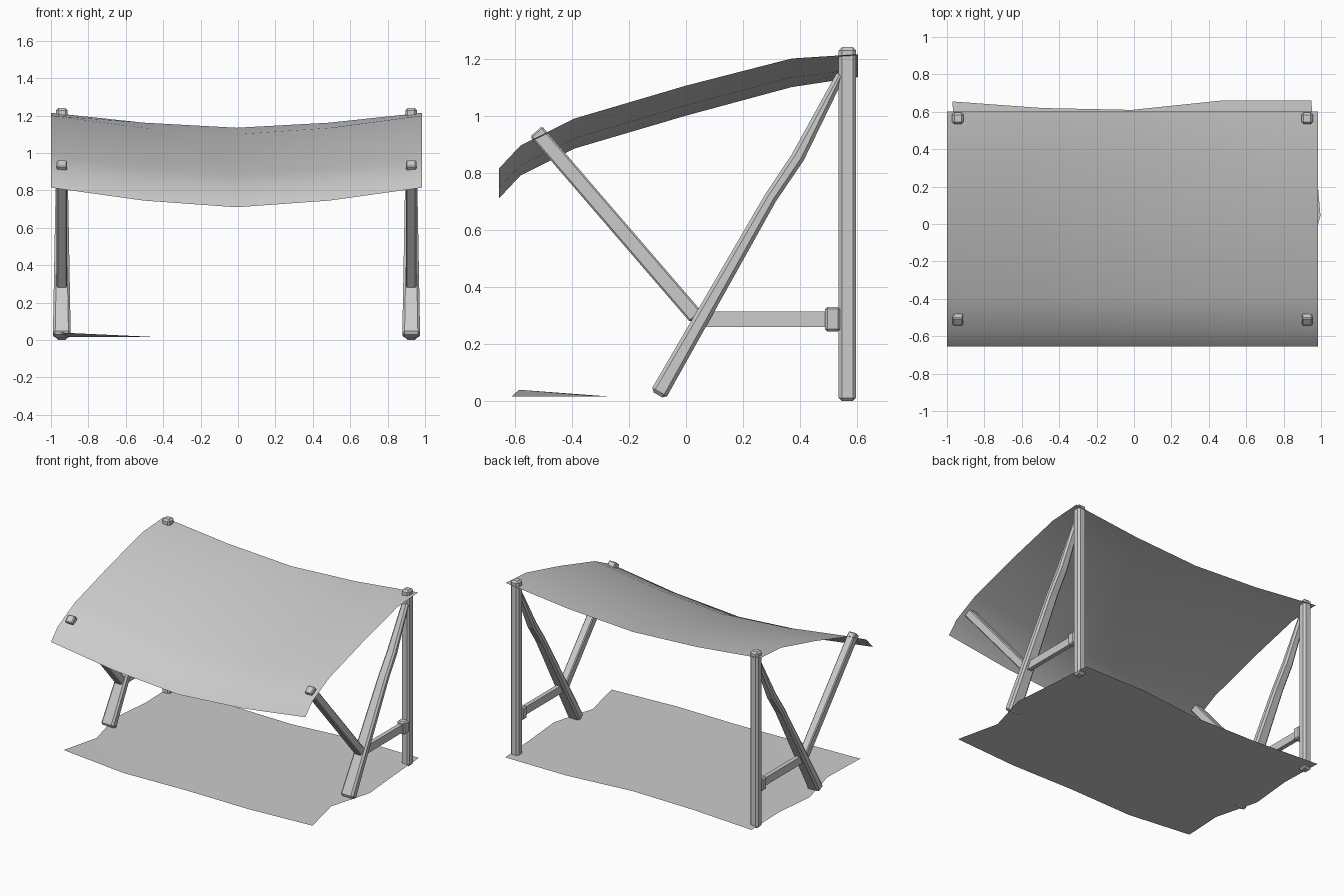
import bpy
from mathutils import Vector

if "Cube" in bpy.data.objects:
    bpy.data.objects.remove(bpy.data.objects["Cube"])


def make(name, verts, faces, bevel=0.0):
    me = bpy.data.meshes.new(name)
    me.from_pydata(verts, [], faces)
    me.update()
    ob = bpy.data.objects.new(name, me)
    bpy.context.collection.objects.link(ob)
    if bevel:
        m = ob.modifiers.new("bevel", 'BEVEL')
        m.width, m.segments = bevel, 1
        m.limit_method, m.angle_limit = 'ANGLE', 0.8
    return ob


def beam(name, x, path, bevel=0.008):
    """Rectangular timber along a side-view path of (y, z, thickness, x width)."""
    pts = [Vector((p[0], p[1])) for p in path]
    verts, faces = [], []
    for i, (y, z, t, w) in enumerate(path):
        d = (pts[min(i + 1, len(pts) - 1)] - pts[max(i - 1, 0)]).normalized()
        n = Vector((-d.y, d.x)) * t / 2
        for sx, sn in ((-1, -1), (1, -1), (1, 1), (-1, 1)):
            verts.append((x + sx * w / 2, y + sn * n.x, z + sn * n.y))
    for i in range(len(path) - 1):
        for k in range(4):
            a, b = i * 4 + k, i * 4 + (k + 1) % 4
            faces.append((a, b, b + 4, a + 4))
    e = len(verts) - 4
    faces += [(3, 2, 1, 0), (e, e + 1, e + 2, e + 3)]
    return make(name, verts, faces, bevel)


def sheet(name, rows):
    """Single-layer cloth from rows of points."""
    n = len(rows[0])
    verts = [p for r in rows for p in r]
    faces = [(j * n + i, j * n + i + 1, (j + 1) * n + i + 1, (j + 1) * n + i)
             for j in range(len(rows) - 1) for i in range(n - 1)]
    ob = make(name, verts, faces)
    for p in ob.data.polygons:
        p.use_smooth = True
    return ob


# timber frames on both sides
CX = -0.008
for side, s in (("left", -1), ("right", 1)):
    x = CX + s * 0.934
    beam(side + "_post", x, [(0.565, 0, 0.062, 0.062), (0.565, 1.24, 0.062, 0.062)], 0.012)
    beam(side + "_diagonal_brace", x, [
        (-0.098, 0.022, 0.06, 0.095), (0.296, 0.712, 0.045, 0.07),
        (0.392, 0.855, 0.047, 0.065), (0.545, 1.15, 0.03, 0.05)], 0.012)
    beam(side + "_front_strut", x, [(0.035, 0.295, 0.055, 0.055),
                                    (-0.525, 0.945, 0.055, 0.055)], 0.006)
    beam(side + "_cross_bar", x, [(0.05, 0.287, 0.055, 0.03), (0.54, 0.287, 0.055, 0.03)], 0)
    beam(side + "_bar_collar", x, [(0.487, 0.287, 0.086, 0.06), (0.54, 0.287, 0.086, 0.06)])

# sagging canopy: (y, edge z, sag)
profile = [(-0.655, 0.815, 0.105), (-0.58, 0.895, 0.105), (-0.39, 0.99, 0.105),
           (0, 1.105, 0.105), (0.37, 1.2, 0.1), (0.602, 1.215, 0.08)]
sag = [0, 0.66, 1, 0.66, 0]
sheet("canopy", [[(CX + (i - 2) * 0.496, y, z - d * sag[i]) for i in range(5)]
                 for y, z, d in profile])

# ground cloth with wavy edges and one lifted corner
left = [-0.95, -0.91, -0.99, -0.96, -0.97]
right = [0.98, 0.91, 0.997, 0.97, 0.948]
front = [-0.585, -0.61, -0.595, -0.60, -0.57]
back = [0.655, 0.62, 0.61, 0.66, 0.66]
rows = []
for j in range(5):
    rows.append([(left[j] + (right[j] - left[j]) * i / 4,
                  front[i] + (back[i] - front[i]) * j / 4,
                  0.04 if i == j == 0 else 0.017) for i in range(5)])
sheet("ground_cloth", rows)
